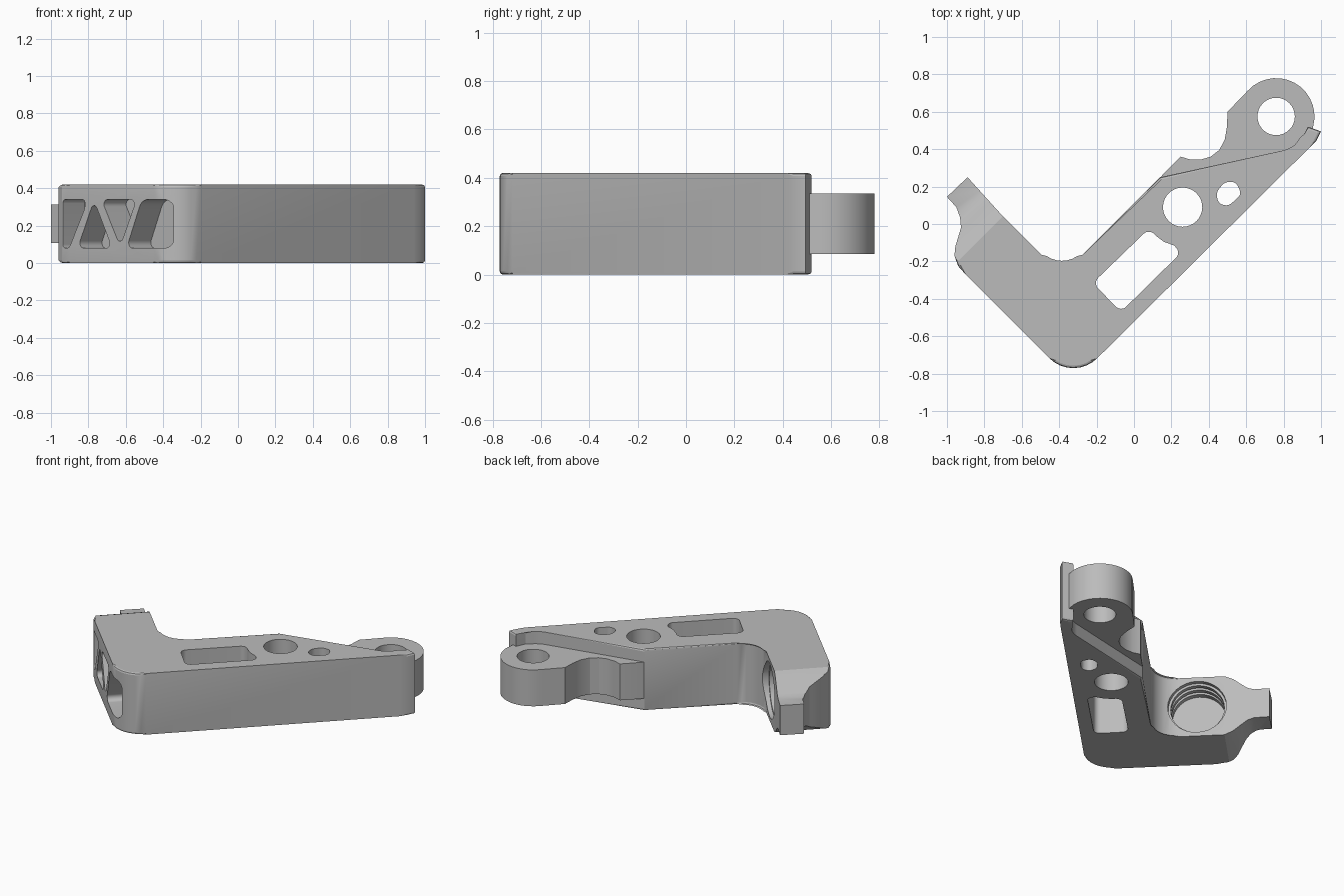
import bpy, bmesh, math
from mathutils import Matrix, Vector

old = bpy.data.objects.get("Cube")
if old:
    bpy.data.objects.remove(old, do_unlink=True)

metal = bpy.data.materials.new("plain grey")
metal.use_nodes = True
grey = (0.5, 0.5, 0.5, 1)
metal.diffuse_color = grey
metal.node_tree.nodes["Principled BSDF"].inputs["Base Color"].default_value = grey

PLAN = Matrix.Identity(4)
# Frame of the short arm: along the arm, up, and out through its outer face
S = math.sqrt(0.5)
SIDE = Matrix(((S, 0, -S, 0), (-S, 0, -S, 0), (0, 1, 0, 0), (0, 0, 0, 1)))
HEIGHT = 0.42
MID = HEIGHT / 2


def rounded(corners, steps=8):
    """Corners are (x, y) or (x, y, trim); trimmed corners become arcs."""
    out = []
    for i, c in enumerate(corners):
        p = Vector(c[:2])
        if len(c) == 2:
            out.append(p)
            continue
        a = (Vector(corners[i - 1][:2]) - p).normalized()
        b = (Vector(corners[(i + 1) % len(corners)][:2]) - p).normalized()
        w = math.sin(a.angle(b) / 2)
        a, b = p + a * c[2], p + b * c[2]
        for k in range(steps + 1):
            t = k / steps
            f, g, h = (1 - t) ** 2, 2 * t * (1 - t) * w, t * t
            out.append((a * f + p * g + b * h) / (f + g + h))
    return out


def circle(x, y, r, n=32):
    turns = [math.tau * k / n for k in range(n)]
    return [(x + r * math.cos(t), y + r * math.sin(t)) for t in turns]


def prism(name, pts, low, high, frame=PLAN, bevel=0):
    """Closed solid with outward faces; bevel softens both rims."""
    n = len(pts)
    area = sum(pts[i - 1][0] * pts[i][1] - pts[i][0] * pts[i - 1][1] for i in range(n))
    if area < 0:
        pts = pts[::-1]
    bm = bmesh.new()
    base = [bm.verts.new((p[0], p[1], low)) for p in pts]
    top = [bm.verts.new((p[0], p[1], high)) for p in pts]
    caps = [bm.faces.new(base[::-1]), bm.faces.new(top)]
    for i in range(n):
        bm.faces.new((base[i - 1], base[i], top[i], top[i - 1]))
    if bevel:
        rims = [e for cap in caps for e in cap.edges]
        bmesh.ops.bevel(bm, geom=rims, offset=bevel, offset_type="OFFSET",
                        segments=2, profile=0.5, affect="EDGES", clamp_overlap=False)
    bm.transform(frame)
    mesh = bpy.data.meshes.new(name)
    bm.to_mesh(mesh)
    bm.free()
    mesh.materials.append(metal)
    obj = bpy.data.objects.new(name, mesh)
    bpy.context.scene.collection.objects.link(obj)
    return obj


def volume(mesh):
    bm = bmesh.new()
    bm.from_mesh(mesh)
    result = bm.calc_volume(signed=True)
    bm.free()
    return result


def combine(obj, other, operation="DIFFERENCE"):
    """Boolean that keeps the first solver result with a sensible volume."""
    other.hide_render = True
    before = volume(obj.data)
    mod = obj.modifiers.new("combine", "BOOLEAN")
    mod.operation = operation
    mod.object = other
    result = obj.data
    for solver in ("EXACT", "MANIFOLD", "FLOAT"):
        mod.solver = solver
        bpy.context.view_layer.update()
        graph = bpy.context.evaluated_depsgraph_get()
        mesh = bpy.data.meshes.new_from_object(obj.evaluated_get(graph))
        if 0.7 < volume(mesh) / before < 1.4:
            result = mesh
            break
    obj.modifiers.remove(mod)
    obj.data = result
    bpy.data.objects.remove(other, do_unlink=True)


# Full-height angled body with softened rims
outline = rounded([
    (0.14, 0.25), (0.83, 0.40, 0.04), (0.90, 0.455), (0.93, 0.52),
    (1.0, 0.495), (0.975, 0.445), (0.94, 0.41),
    (-0.325, -0.845, 0.18), (-0.90, -0.27), (-0.94, -0.225),
    (-0.96, -0.17), (-0.955, -0.12), (-0.925, -0.02), (-0.93, 0.035),
    (-0.95, 0.09), (-1.0, 0.145), (-0.89, 0.25), (-0.70, 0.04),
    (-0.385, -0.275, 0.157)])
body = prism("angled_bracket", outline, 0, HEIGHT, bevel=0.013)

# Thinner pivot knuckle at the end of the long arm
knuckle_outline = [
    (0.13, 0.23), (0.15, 0.26), (0.25, 0.36), (0.30, 0.345), (0.36, 0.345),
    (0.41, 0.36), (0.455, 0.395), (0.485, 0.45), (0.497, 0.52), (0.50, 0.60)]
for k in range(15):
    t = math.radians(138 - 153 * k / 14)
    knuckle_outline.append((0.76 + 0.205 * math.cos(t), 0.575 + 0.205 * math.sin(t)))
knuckle_outline += [(0.955, 0.47), (0.90, 0.42), (0.80, 0.35)]
combine(body, prism("pivot_knuckle", knuckle_outline, 0.085, 0.335), "UNION")

# Holes straight through the plan
slot = rounded([
    (-0.22, -0.315, 0.04), (-0.07, -0.47, 0.04), (0.25, -0.155, 0.035),
    (0.215, -0.115), (0.16, -0.095), (0.12, -0.065), (0.08, -0.025, 0.04)])
small_hole = rounded([
    (0.44, 0.17, 0.025), (0.485, 0.225, 0.025), (0.545, 0.225, 0.025),
    (0.575, 0.16, 0.025), (0.505, 0.095, 0.025), (0.45, 0.11, 0.025)], 6)
for shape in (slot, small_hole, circle(0.26, 0.09, 0.105), circle(0.76, 0.575, 0.1)):
    combine(body, prism("through_cutter", shape, -0.1, HEIGHT + 0.1))

# Flared taper to the narrow tip, above and below
taper = [(0.525, 0), (0.58, 0.025), (0.63, 0.065), (0.67, 0.095),
         (0.71, 0.108), (0.9, 0.108), (0.9, -0.1), (0.525, -0.1)]
for flip in (False, True):
    pts = [(-v, HEIGHT - z if flip else z) for v, z in taper]
    combine(body, prism("taper_cutter", pts, 0.2, 1.1, SIDE))

# Truss-shaped pockets in the outer face of the short arm
LOW, HIGH = 0.08, 0.34
pockets = [
    [(-0.50, LOW), (-0.45, LOW), (-0.33, 0.295), (-0.33, HIGH), (-0.50, HIGH)],
    [(-0.385, LOW), (-0.125, LOW), (-0.262, 0.335)],
    [(-0.205, HIGH), (0.06, HIGH), (-0.064, 0.09)],
    [(-0.015, LOW), (0.3, LOW), (0.3, HIGH), (0.1, HIGH)]]
for pocket in pockets:
    trim = 0.02 if len(pocket) == 5 else 0.045
    shape = rounded([(u, z, trim) for u, z in pocket])
    combine(body, prism("pocket_cutter", shape, 0.66, 1.0, SIDE))

# Grooved blind bore in the inner face of the short arm
for radius, start, stop in ((0.168, 0.3, 0.64), (0.183, 0.3, 0.495),
                            (0.183, 0.525, 0.55), (0.183, 0.58, 0.605)):
    combine(body, prism("bore_cutter", circle(-0.354, MID, radius), start, stop, SIDE))

bpy.ops.object.select_all(action="DESELECT")
body.select_set(True)
bpy.context.view_layer.objects.active = body
bpy.ops.object.shade_smooth_by_angle(angle=math.radians(20))
